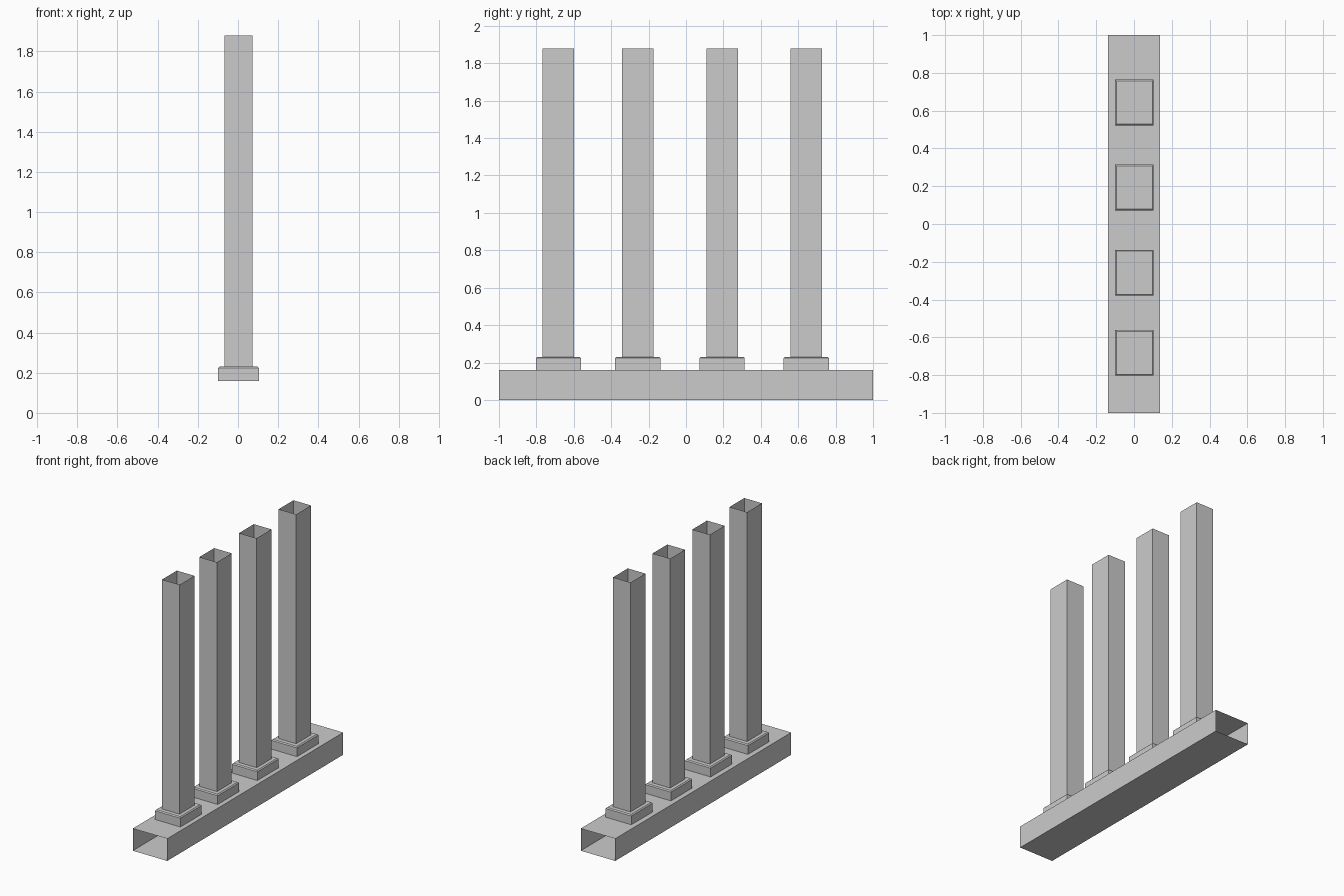
import bpy, bmesh

if "Cube" in bpy.data.objects:
    bpy.data.objects.remove(bpy.data.objects["Cube"])


def skin(name, loops, cap=False):
    """Join successive four-cornered loops with quads; optionally cap the last."""
    bm = bmesh.new()
    rings = [[bm.verts.new(p) for p in loop] for loop in loops]
    for a, b in zip(rings, rings[1:]):
        for i in range(4):
            j = (i + 1) % 4
            bm.faces.new((a[i], a[j], b[j], b[i]))
    if cap:
        bm.faces.new(rings[-1])
    mesh = bpy.data.meshes.new(name)
    bm.to_mesh(mesh)
    bm.free()
    obj = bpy.data.objects.new(name, mesh)
    bpy.context.collection.objects.link(obj)
    return obj


def rect(cx, cy, hx, hy, z):
    """Horizontal rectangle, counter-clockwise from above."""
    return [(cx - hx, cy - hy, z), (cx + hx, cy - hy, z),
            (cx + hx, cy + hy, z), (cx - hx, cy + hy, z)]


BASE_HX, BASE_TOP, PLINTH_TOP, POST_TOP = 0.137, 0.16, 0.23, 1.88

# Base rail: thin box section, open at both ends
skin("base_rail", [[(-BASE_HX, y, 0), (BASE_HX, y, 0),
                    (BASE_HX, y, BASE_TOP), (-BASE_HX, y, BASE_TOP)]
                   for y in (1, -1)])

for n, y in enumerate((-0.682, -0.258, 0.193, 0.643), 1):
    # Plinth with a small chamfer around its top
    skin(f"plinth_{n}", [rect(0.002, y, 0.102, 0.121, BASE_TOP),
                         rect(0.002, y, 0.102, 0.121, PLINTH_TOP - 0.007),
                         rect(0.002, y, 0.095, 0.114, PLINTH_TOP)], cap=True)
    # Hollow post, open at the top
    skin(f"post_{n}", [rect(0.002, y, 0.07, 0.084, PLINTH_TOP),
                       rect(0.002, y, 0.07, 0.084, POST_TOP)])
